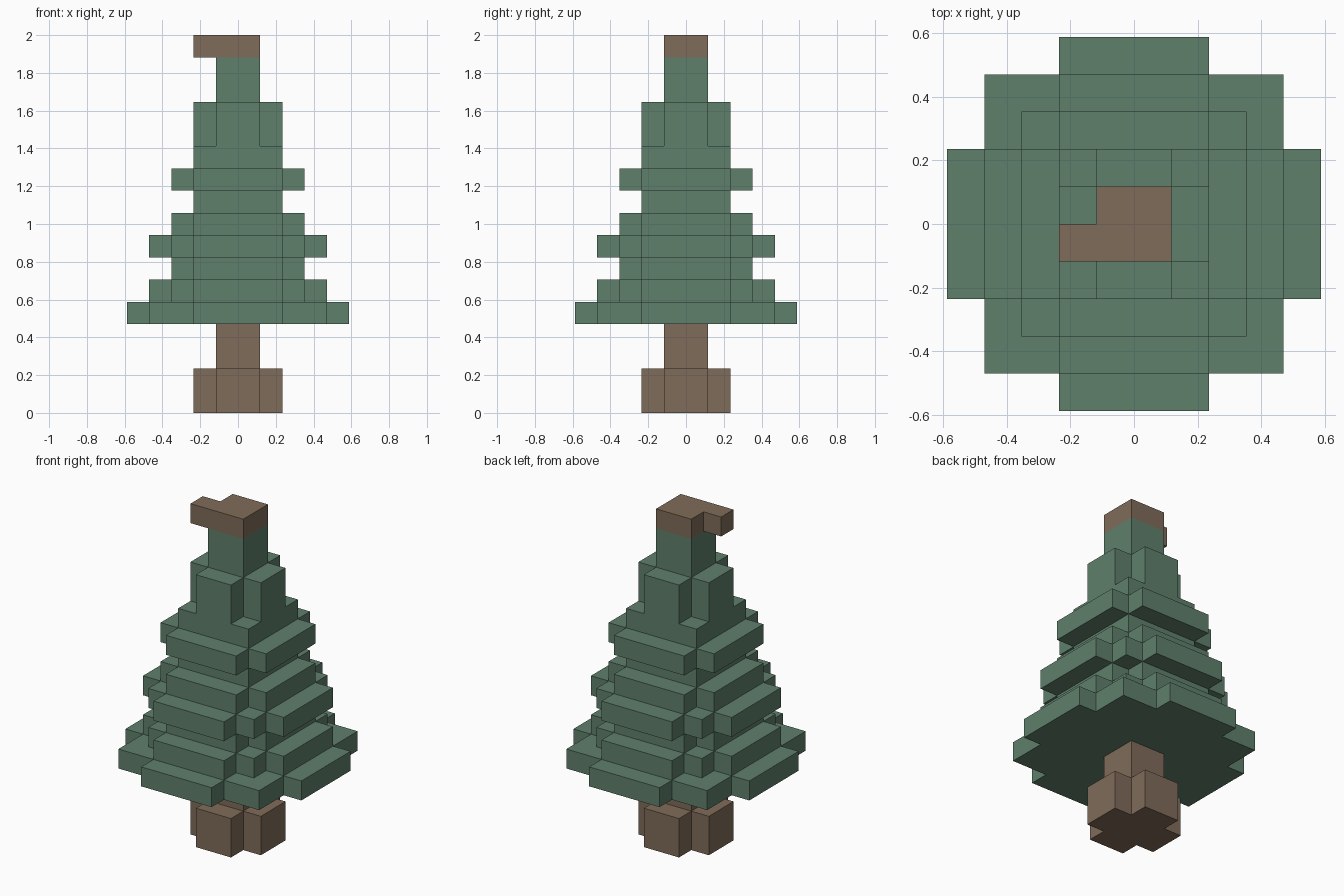
import bpy
import bmesh

if "Cube" in bpy.data.objects:
    bpy.data.objects.remove(bpy.data.objects["Cube"])

U = 2 / 17  # one block; the tree is 17 blocks tall


def material(name, rgb):
    m = bpy.data.materials.new(name)
    m.diffuse_color = (*rgb, 1)
    m.use_nodes = True
    m.node_tree.nodes["Principled BSDF"].inputs["Base Color"].default_value = m.diffuse_color
    return m


GREEN = material("needle_green", (0.115, 0.215, 0.15))
BROWN = material("bark_brown", (0.215, 0.15, 0.1))


def stepped_outline(corners):
    """Mirror the outer corners of one quadrant (in blocks) into a full outline."""
    quad = [corners[0]]
    for (x0, y0), (x1, y1) in zip(corners, corners[1:]):
        quad += [(x1, y0), (x1, y1)]
    half = quad + [(-x, y) for x, y in reversed(quad)]
    return half + [(-x, -y) for x, y in half]


def slab(name, outline, z0, z1, mat):
    """Extrude a block outline between two layer heights."""
    bm = bmesh.new()
    face = bm.faces.new([bm.verts.new((x * U, y * U, z0 * U)) for x, y in outline])
    ext = bmesh.ops.extrude_face_region(bm, geom=[face], use_keep_orig=True)
    top = [g for g in ext["geom"] if isinstance(g, bmesh.types.BMVert)]
    bmesh.ops.translate(bm, verts=top, vec=(0, 0, (z1 - z0) * U))
    bmesh.ops.recalc_face_normals(bm, faces=bm.faces)
    mesh = bpy.data.meshes.new(name)
    bm.to_mesh(mesh)
    bm.free()
    mesh.materials.append(mat)
    obj = bpy.data.objects.new(name, mesh)
    bpy.context.collection.objects.link(obj)


# Quadrant corners of each cross-section
POST = [(1, 1)]
SMALL_CROSS = [(2, 1), (1, 2)]
SQUARE = [(2, 2)]
CROSS = [(3, 2), (2, 3)]
ROUND = [(4, 2), (3, 3), (2, 4)]
SKIRT = [(5, 2), (4, 4), (2, 5)]

# Trunk
slab("trunk_base", stepped_outline(SMALL_CROSS), 0, 2, BROWN)
slab("trunk", stepped_outline(POST), 2, 4, BROWN)

# Foliage tiers, bottom to top: section and layer count
z = 4
tiers = [(SKIRT, 1), (ROUND, 1), (CROSS, 1), (ROUND, 1), (CROSS, 1), (SQUARE, 1),
         (CROSS, 1), (SQUARE, 1), (SMALL_CROSS, 2), (POST, 2)]
for i, (section, layers) in enumerate(tiers, 1):
    slab(f"foliage_tier_{i:02d}", stepped_outline(section), z, z + layers, GREEN)
    z += layers

# Brown tip with its one-block nub to the left
slab("tree_tip", [(1, -1), (1, 1), (-1, 1), (-1, 0), (-2, 0), (-2, -1)], 16, 17, BROWN)
